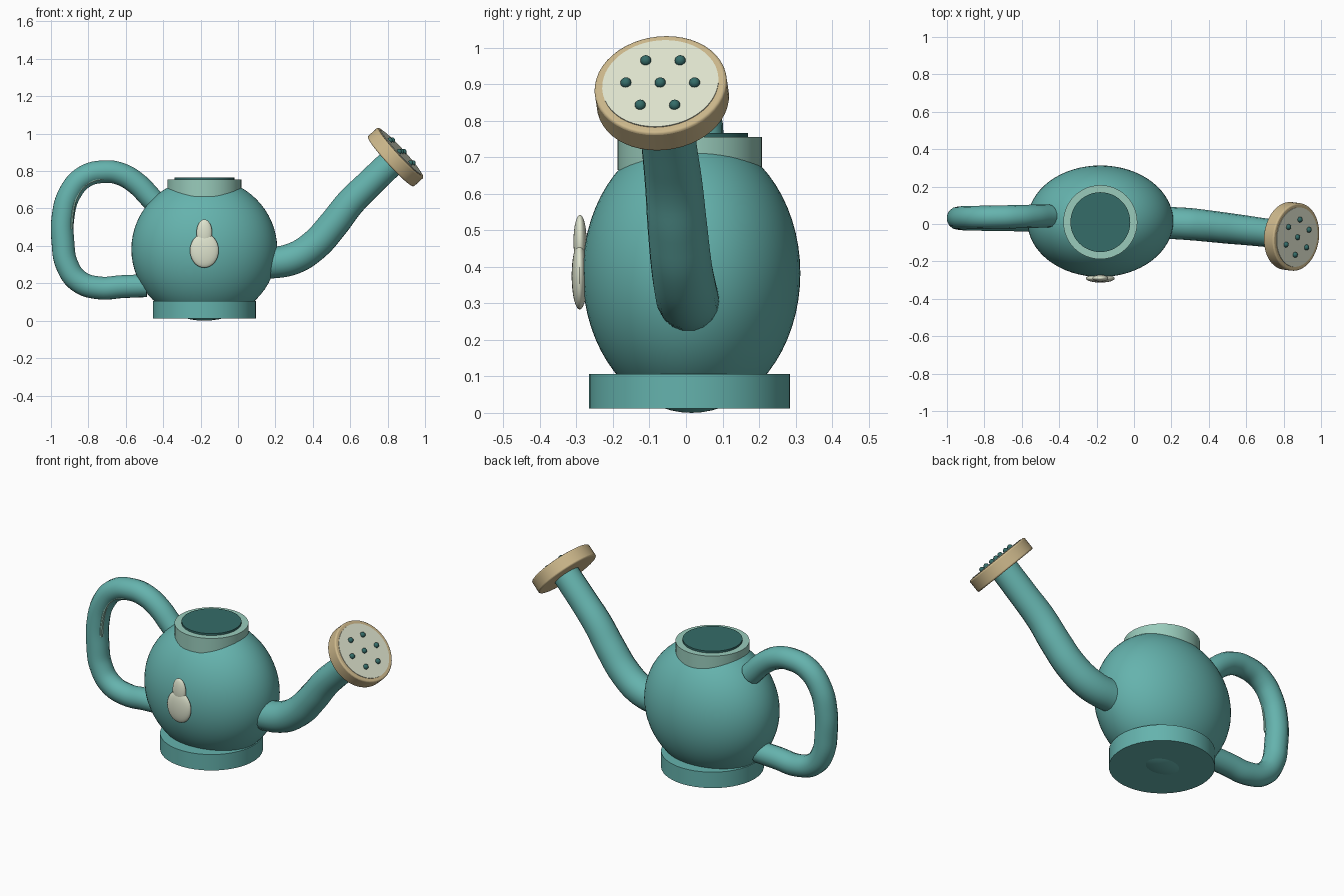
import bpy, math
from mathutils import Vector, Matrix

if "Cube" in bpy.data.objects:
    bpy.data.objects.remove(bpy.data.objects["Cube"])


def material(name, rgb):
    m = bpy.data.materials.new(name)
    m.diffuse_color = (*rgb, 1)
    m.use_nodes = True
    m.node_tree.nodes["Principled BSDF"].inputs["Base Color"].default_value = m.diffuse_color
    return m


teal = material("teal", (0.13, 0.45, 0.42))
mint = material("mint", (0.32, 0.60, 0.50))
dark = material("dark_teal", (0.035, 0.15, 0.14))
cream = material("cream", (0.74, 0.78, 0.62))
tan = material("tan", (0.61, 0.48, 0.26))


def finish(name, mat):
    ob = bpy.context.object
    ob.name = name
    ob.data.materials.clear()
    ob.data.materials.append(mat)
    bpy.ops.object.shade_smooth_by_angle(angle=math.radians(35))
    return ob


def ellipsoid(name, loc, radii, mat, seg=48, rings=24):
    bpy.ops.mesh.primitive_uv_sphere_add(segments=seg, ring_count=rings, radius=1, location=loc)
    bpy.context.object.scale = radii
    bpy.ops.object.transform_apply(location=False, rotation=False, scale=True)
    return finish(name, mat)


def disc(name, base, axis, radius, depth, mat, bevel=0):
    """Cylinder rising from base along axis."""
    axis = Vector(axis).normalized()
    bpy.ops.mesh.primitive_cylinder_add(vertices=48, radius=radius, depth=depth,
                                        location=Vector(base) + axis * depth / 2,
                                        rotation=axis.to_track_quat('Z', 'Y').to_euler())
    ob = finish(name, mat)
    if bevel:
        b = ob.modifiers.new("soft_edge", 'BEVEL')
        b.width, b.segments, b.limit_method = bevel, 3, 'ANGLE'
    return ob


def tube(name, points, mat, sides=5):
    """Round tube through (x, y, z, radius) points."""
    cu = bpy.data.curves.new(name, 'CURVE')
    cu.dimensions = '3D'
    cu.bevel_depth, cu.bevel_resolution = 1, sides
    cu.resolution_u, cu.use_fill_caps = 6, True
    sp = cu.splines.new('BEZIER')
    sp.bezier_points.add(len(points) - 1)
    for p, (x, y, z, r) in zip(sp.bezier_points, points):
        p.co, p.radius = (x, y, z), r
        p.handle_left_type = p.handle_right_type = 'AUTO'
    ob = bpy.data.objects.new(name, cu)
    bpy.context.collection.objects.link(ob)
    bpy.ops.object.select_all(action='DESELECT')
    ob.select_set(True)
    bpy.context.view_layer.objects.active = ob
    bpy.ops.object.convert(target='MESH')
    return finish(name, mat)


UP = (0, 0, 1)

# Pot: body, foot, collar and dark opening
ellipsoid("body", (-0.18, 0.015, 0.382), (0.39, 0.298, 0.382), teal, 64, 32)
disc("foot", (-0.18, 0.01, 0.012), UP, 0.275, 0.094, teal)
disc("collar", (-0.18, 0.01, 0.665), UP, 0.198, 0.09, mint)
disc("opening", (-0.18, 0.01, 0.74), UP, 0.16, 0.026, dark)

# Drop ornament on the front
ellipsoid("drop_lower", (-0.18, -0.291, 0.375), (0.077, 0.022, 0.092), cream, 32, 16)
ellipsoid("drop_upper", (-0.18, -0.290, 0.470), (0.042, 0.018, 0.072), cream, 32, 16)

# Handle loop and the pale stripe on its inner side
loop = [(-0.455, 0.645), (-0.55, 0.74), (-0.63, 0.785), (-0.71, 0.797), (-0.82, 0.77),
        (-0.90, 0.68), (-0.936, 0.55), (-0.936, 0.42), (-0.915, 0.30), (-0.85, 0.21),
        (-0.74, 0.175), (-0.62, 0.182), (-0.49, 0.187)]
tube("handle", [(x, 0.043 - 0.022 * i / 12, z, 0.062) for i, (x, z) in enumerate(loop)], teal)
stripe = [(-0.892, 0.49), (-0.885, 0.58), (-0.865, 0.66), (-0.82, 0.725), (-0.77, 0.752), (-0.71, 0.765)]
tube("handle_stripe", [(x, 0.0, z, 0.011) for x, z in stripe], mint, 3)

# Spout
tube("spout", [(0.14, 0.008, 0.305, 0.085), (0.29, 0.0, 0.33, 0.086), (0.405, -0.012, 0.40, 0.084),
               (0.51, -0.024, 0.515, 0.082), (0.60, -0.034, 0.63, 0.079), (0.70, -0.046, 0.73, 0.076),
               (0.825, -0.06, 0.85, 0.075)], teal, 7)

# Sprinkler head: rim, face and a ring of nubs around a centre one
axis = Vector((0.73, -0.10, 0.67)).normalized()
front = Vector((0.87, -0.07, 0.90))
disc("sprinkler_rim", front - axis * 0.075, axis, 0.182, 0.075, tan, 0.008)
disc("sprinkler_face", front - axis * 0.01, axis, 0.16, 0.013, cream)
side = Vector(UP).cross(axis).normalized()
rise = axis.cross(side)
spots = [Vector()] + [0.095 * (side * math.cos(k * math.pi / 3) + rise * math.sin(k * math.pi / 3))
                      for k in range(6)]
for i, s in enumerate(spots):
    ellipsoid(f"sprinkler_nub_{i}", front + axis * 0.005 + s, (0.015, 0.015, 0.015), dark, 16, 8)
